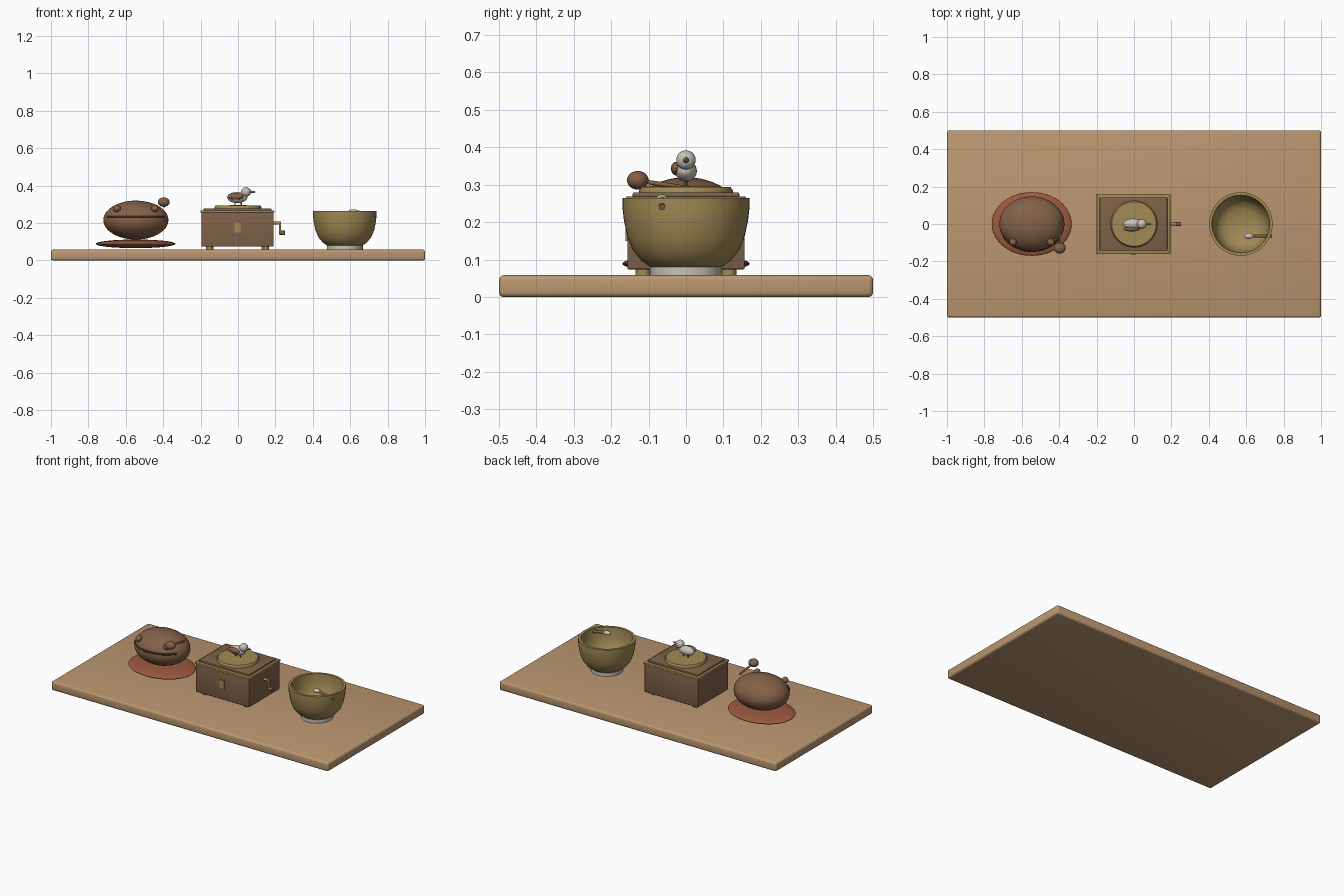
import bpy, bmesh, math
from mathutils import Vector

cube = bpy.data.objects.get("Cube")
if cube:
    bpy.data.objects.remove(cube, do_unlink=True)


def material(name, rgb):
    m = bpy.data.materials.new(name)
    m.use_nodes = True
    m.diffuse_color = (*rgb, 1)
    m.node_tree.nodes["Principled BSDF"].inputs["Base Color"].default_value = (*rgb, 1)
    return m


TAN = material("tan_wood", (0.50, 0.31, 0.165))
BROWN = material("brown_wood", (0.23, 0.12, 0.065))
BOX = material("box_wood", (0.21, 0.12, 0.066))
DARK = material("dark_slit", (0.05, 0.025, 0.015))
BRASS = material("brass", (0.36, 0.255, 0.09))
RED = material("red_cloth", (0.33, 0.10, 0.05))
PALE = material("pale_glaze", (0.58, 0.54, 0.47))


def finish(name, bm, mat, loc=(0, 0, 0), smooth=True):
    bmesh.ops.recalc_face_normals(bm, faces=bm.faces)
    mesh = bpy.data.meshes.new(name)
    bm.to_mesh(mesh)
    bm.free()
    mesh.materials.append(mat)
    ob = bpy.data.objects.new(name, mesh)
    ob.location = loc
    bpy.context.collection.objects.link(ob)
    if smooth:
        bpy.ops.object.select_all(action='DESELECT')
        ob.select_set(True)
        bpy.context.view_layer.objects.active = ob
        bpy.ops.object.shade_smooth_by_angle(angle=math.radians(35))
    return ob


def ellipsoid(name, loc, radii, mat, seg=32):
    bm = bmesh.new()
    bmesh.ops.create_uvsphere(bm, u_segments=seg, v_segments=seg // 2, radius=1)
    bmesh.ops.scale(bm, vec=radii, verts=bm.verts)
    return finish(name, bm, mat, loc)


def box(name, loc, size, mat, bevel=0.0):
    bm = bmesh.new()
    bmesh.ops.create_cube(bm, size=1)
    bmesh.ops.scale(bm, vec=size, verts=bm.verts)
    if bevel:
        bmesh.ops.bevel(bm, geom=bm.edges[:], offset=bevel, segments=3,
                        profile=0.5, affect='EDGES')
    return finish(name, bm, mat, loc, bool(bevel))


def rod(name, a, b, r1, mat, r2=None, seg=16):
    a, b = Vector(a), Vector(b)
    bm = bmesh.new()
    bmesh.ops.create_cone(bm, cap_ends=True, segments=seg, radius1=r1,
                          radius2=r1 if r2 is None else r2, depth=(b - a).length)
    turn = (b - a).to_track_quat('Z', 'Y').to_matrix()
    bmesh.ops.rotate(bm, matrix=turn, verts=bm.verts)
    return finish(name, bm, mat, (a + b) / 2)


def lathe(name, loc, profile, mat, seg=48):
    bm = bmesh.new()
    verts = [bm.verts.new((r, 0, z)) for r, z in profile]
    edges = [bm.edges.new(pair) for pair in zip(verts, verts[1:])]
    bmesh.ops.spin(bm, geom=verts + edges, axis=(0, 0, 1), cent=(0, 0, 0),
                   angle=math.tau, steps=seg)
    bmesh.ops.remove_doubles(bm, verts=bm.verts, dist=0.0001)
    return finish(name, bm, mat, loc)


# Table board
box("board", (0, 0, 0.029), (2, 1, 0.058), TAN, 0.012)

# Wooden slit drum on a cushion
DX, DZ = -0.546, 0.216
RX, RY, RZ = 0.174, 0.147, 0.104
ellipsoid("cushion", (-0.547, 0, 0.089), (0.213, 0.17, 0.023), RED, 48)
ellipsoid("drum_body", (DX, 0, DZ), (RX, RY, RZ), BROWN, 48)
for side in (-1, 1):
    ellipsoid("drum_knob", (DX + side * 0.101, -0.098, 0.278), (0.02,) * 3, BROWN, 20)

# Slit follows the front of the drum
curve = bpy.data.curves.new("drum_slit", 'CURVE')
curve.dimensions = '3D'
curve.bevel_depth = 0.006
curve.use_fill_caps = True
spline = curve.splines.new('POLY')
count = 24
spline.points.add(count)
for i, p in enumerate(spline.points):
    t = math.radians(-152 + 124 * i / count)
    p.co = (DX + RX * 0.98 * math.cos(t), RY * 0.98 * math.sin(t), 0.235, 1)
curve.materials.append(DARK)
bpy.context.collection.objects.link(bpy.data.objects.new("drum_slit", curve))

# Mallet
rod("mallet_handle", (-0.395, 0.01, 0.29), (-0.397, -0.13, 0.311), 0.006, BROWN)
ellipsoid("mallet_head", (-0.397, -0.129, 0.312), (0.032, 0.029, 0.025), BROWN, 24)

# Music box
BX = -0.003
box("box_body", (BX, 0, 0.166), (0.386, 0.314, 0.184), BOX, 0.004)
box("box_trim", (BX, 0, 0.262), (0.394, 0.322, 0.012), BRASS, 0.003)
box("box_lid", (BX, 0, 0.271), (0.362, 0.285, 0.016), BOX, 0.004)
box("front_plate", (BX, -0.158, 0.176), (0.032, 0.008, 0.052), BRASS)
for x in (-0.152, 0.146):
    for y in (-0.115, 0.115):
        rod("box_foot", (x, y, 0.056), (x, y, 0.08), 0.02, BRASS)
lathe("turntable", (0, 0, 0), [(0, 0.276), (0.125, 0.276), (0.125, 0.285),
                               (0.119, 0.294), (0, 0.296)], BRASS)

# Crank on the side
rod("crank_axle", (0.185, 0, 0.20), (0.226, 0, 0.20), 0.008, BRASS)
box("crank_arm", (0.224, 0, 0.174), (0.012, 0.016, 0.068), BRASS)
rod("crank_handle", (0.222, 0, 0.148), (0.25, 0, 0.148), 0.011, BROWN)

# Bird
ellipsoid("bird_body", (-0.004, 0, 0.337), (0.054, 0.029, 0.029), PALE)
ellipsoid("bird_head", (0.042, 0, 0.366), (0.026,) * 3, PALE)
ellipsoid("bird_wing", (-0.012, -0.027, 0.343), (0.044, 0.013, 0.018), BROWN, 24)
rod("bird_beak", (0.06, 0, 0.366), (0.093, 0, 0.366), 0.009, BRASS, 0.003)
for x in (-0.016, 0.018):
    rod("bird_leg", (x, 0, 0.292), (x, 0, 0.32), 0.004, BROWN, seg=10)

# Bowl with foot ring
CX = 0.571
lathe("bowl", (CX, 0, 0),
      [(0, 0.078), (0.095, 0.080), (0.118, 0.096), (0.142, 0.125), (0.157, 0.162),
       (0.166, 0.205), (0.17, 0.24), (0.17, 0.265), (0.154, 0.265), (0.153, 0.235),
       (0.147, 0.195), (0.136, 0.155), (0.115, 0.122), (0.08, 0.103), (0, 0.096)], BRASS)
rod("bowl_foot", (CX, 0, 0.058), (CX, 0, 0.084), 0.096, PALE, seg=48)

# Striker resting on the bowl rim
rod("striker_handle", (0.615, -0.064, 0.264), (0.736, -0.064, 0.24), 0.0085, BROWN)
ellipsoid("striker_head", (0.614, -0.064, 0.262), (0.025, 0.016, 0.012), PALE, 20)
